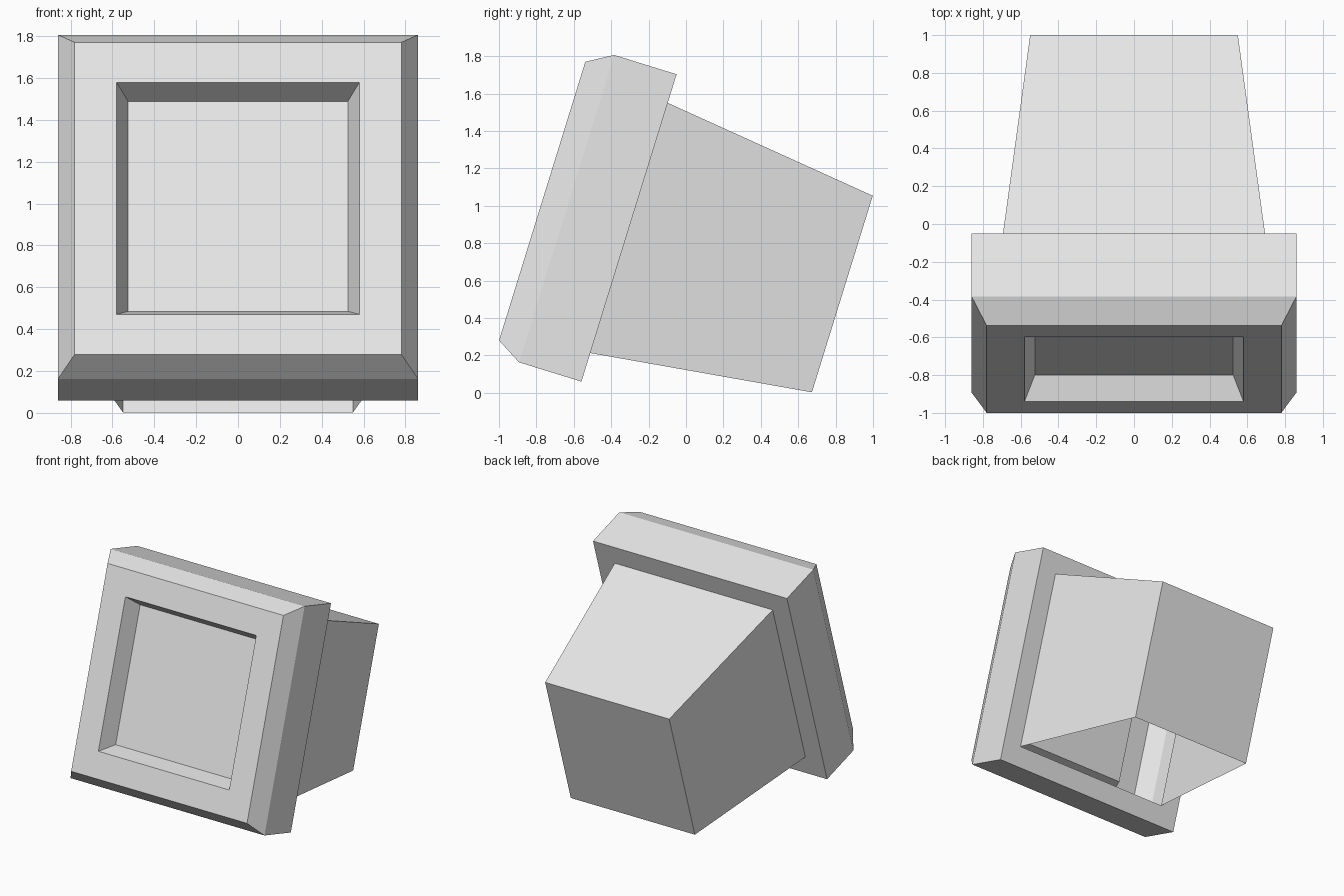
import bpy
import bmesh
from math import radians

cube = bpy.data.objects.get("Cube")
if cube:
    bpy.data.objects.remove(cube, do_unlink=True)

grey = bpy.data.materials.new("light_grey")
grey.use_nodes = True
colour = (0.8, 0.8, 0.8, 1)
grey.diffuse_color = colour
grey.node_tree.nodes["Principled BSDF"].inputs["Base Color"].default_value = colour

CORNERS = [(-1, -1), (1, -1), (1, 1), (-1, 1)]  # first side is the bottom
TILT = -radians(17.2)


def loft(name, rings, cap_first=False, cap_last=False, open_bottom=False):
    """Join square rings of (half width, depth) along the tilted viewing axis."""
    bm = bmesh.new()
    loops = [[bm.verts.new((x * half, depth, z * half)) for x, z in CORNERS]
             for half, depth in rings]
    for a, b in zip(loops, loops[1:]):
        for i in range(1 if open_bottom else 0, 4):
            j = (i + 1) % 4
            bm.faces.new((a[i], b[i], b[j], a[j]))
    if cap_first:
        bm.faces.new(loops[0])
    if cap_last:
        bm.faces.new(loops[-1][::-1])
    mesh = bpy.data.meshes.new(name)
    bm.to_mesh(mesh)
    bm.free()
    mesh.materials.append(grey)
    obj = bpy.data.objects.new(name, mesh)
    obj.location = (0, -0.769, 1.025)
    obj.rotation_euler.x = TILT
    bpy.context.collection.objects.link(obj)
    return obj


# Sunken screen with sloping side walls
loft("screen", [(0.525, 0.13), (0.58, 0)], cap_first=True)
# Chamfered front frame, open at the back where the housing joins
loft("frame", [(0.58, 0), (0.78, 0), (0.86, 0.137), (0.86, 0.486), (0.70, 0.486)])
# Tapered hollow housing with an open underside
loft("rear_housing", [(0.70, 0.486), (0.55, 1.68)], cap_last=True, open_bottom=True)
